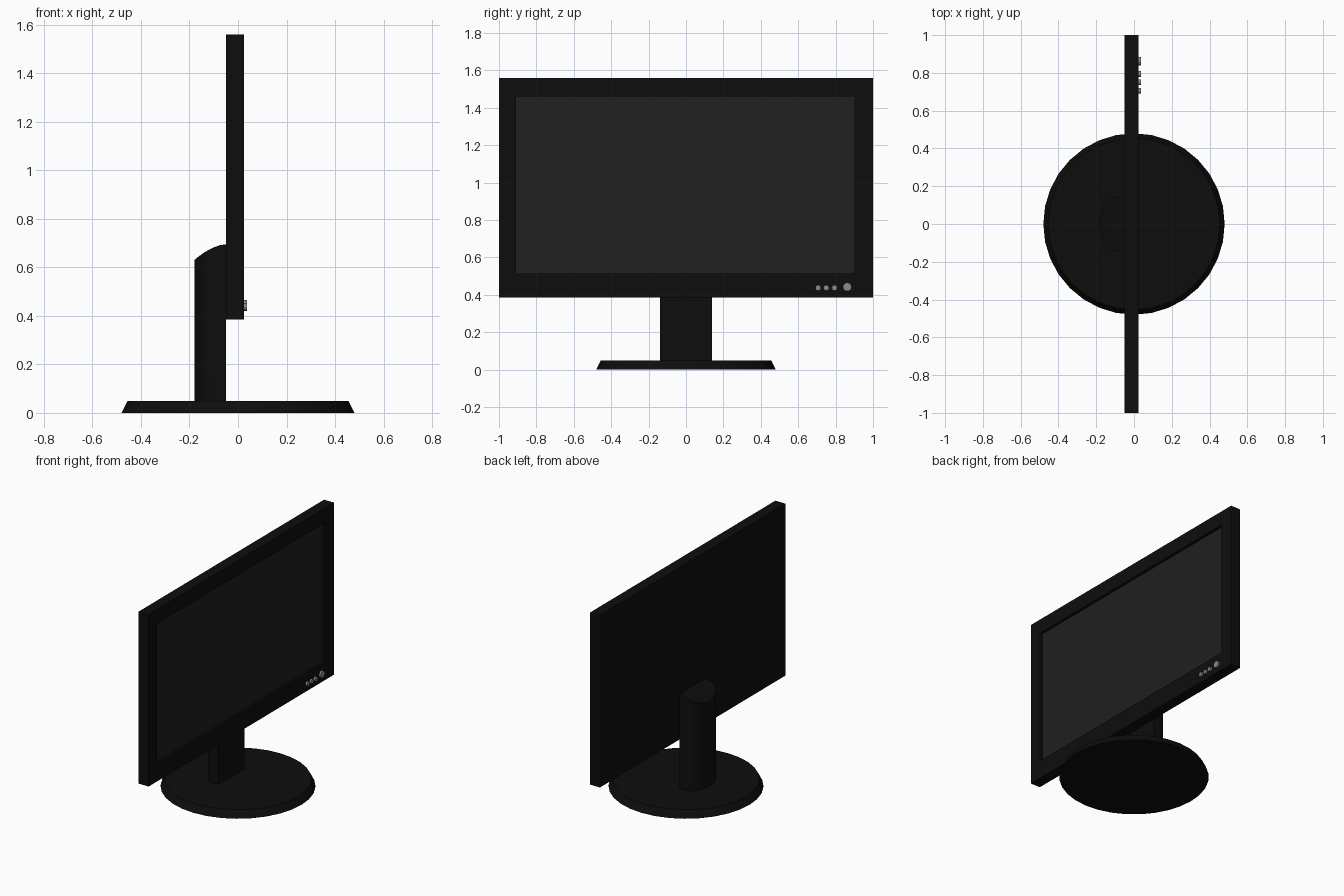
import bpy, bmesh, math

if "Cube" in bpy.data.objects:
    bpy.data.objects.remove(bpy.data.objects["Cube"])


def material(name, v):
    m = bpy.data.materials.new(name)
    m.diffuse_color = (v, v, v, 1)
    m.use_nodes = True
    m.node_tree.nodes["Principled BSDF"].inputs["Base Color"].default_value = m.diffuse_color
    return m


BLACK = material("black_plastic", 0.004)
SCREEN = material("dark_screen", 0.014)
GREY = material("button_grey", 0.26)


def loft(name, rings, mat, cap_start=True, cap_end=True, smooth=None):
    """Skin a list of equal-length closed rings."""
    bm = bmesh.new()
    vr = [[bm.verts.new(p) for p in r] for r in rings]
    for a, b in zip(vr, vr[1:]):
        for i in range(len(a)):
            j = (i + 1) % len(a)
            bm.faces.new((a[i], a[j], b[j], b[i]))
    if cap_start:
        bm.faces.new(vr[0][::-1])
    if cap_end:
        bm.faces.new(vr[-1])
    if cap_start and cap_end:
        bmesh.ops.recalc_face_normals(bm, faces=bm.faces)
    me = bpy.data.meshes.new(name)
    bm.to_mesh(me)
    bm.free()
    ob = bpy.data.objects.new(name, me)
    bpy.context.collection.objects.link(ob)
    me.materials.append(mat)
    if smooth:
        bpy.ops.object.select_all(action='DESELECT')
        ob.select_set(True)
        bpy.context.view_layer.objects.active = ob
        bpy.ops.object.shade_smooth_by_angle(angle=math.radians(smooth))
    return ob


def rect(x, y0, y1, z0, z1):
    return [(x, y0, z0), (x, y1, z0), (x, y1, z1), (x, y0, z1)]


def disc(r, z, n=32):
    return [(r * math.cos(2 * math.pi * i / n), r * math.sin(2 * math.pi * i / n), z)
            for i in range(n)]


# Panel housing with a recessed opening, and the screen set in it
outer = (-1, 1, 0.385, 1.56)
inner = (-0.908, 0.902, 0.513, 1.46)
loft("panel_housing", [rect(-0.05, *outer), rect(0.025, *outer),
                       rect(0.025, *inner), rect(0.005, *inner)],
     BLACK, cap_end=False)
loft("screen", [rect(0.005, *inner)], SCREEN, cap_start=False)

# Round base with sloping rim
loft("base", [disc(0.48, 0), disc(0.455, 0.05)], BLACK, smooth=30)

# Column: flat front, rounded back, top curving down toward the back
N = 12
stations = [(-0.05, 0.14), (-0.075, 0.14)]
for i in range(N):
    a = math.pi / 2 * i / (N - 0.5)
    stations.append((-0.1 - 0.08 * math.sin(a), 0.14 * math.cos(a)))
rings = []
for x, w in stations:
    top = 0.695 - 0.065 * ((-0.05 - x) / 0.13) ** 1.7
    rings.append(rect(x, -w, w, 0.045, top))
loft("stand_column", rings, BLACK, smooth=35)

# Control buttons and the larger power button
for name, y, z, r in (("button_1", 0.706, 0.437, 0.015), ("button_2", 0.75, 0.437, 0.015),
                      ("button_3", 0.794, 0.437, 0.015), ("power_button", 0.862, 0.442, 0.023)):
    circle = [(r * math.cos(math.tau * i / 16), r * math.sin(math.tau * i / 16)) for i in range(16)]
    loft(name, [[(x, y + a, z + b) for a, b in circle] for x in (0.02, 0.037)], GREY, smooth=30)
